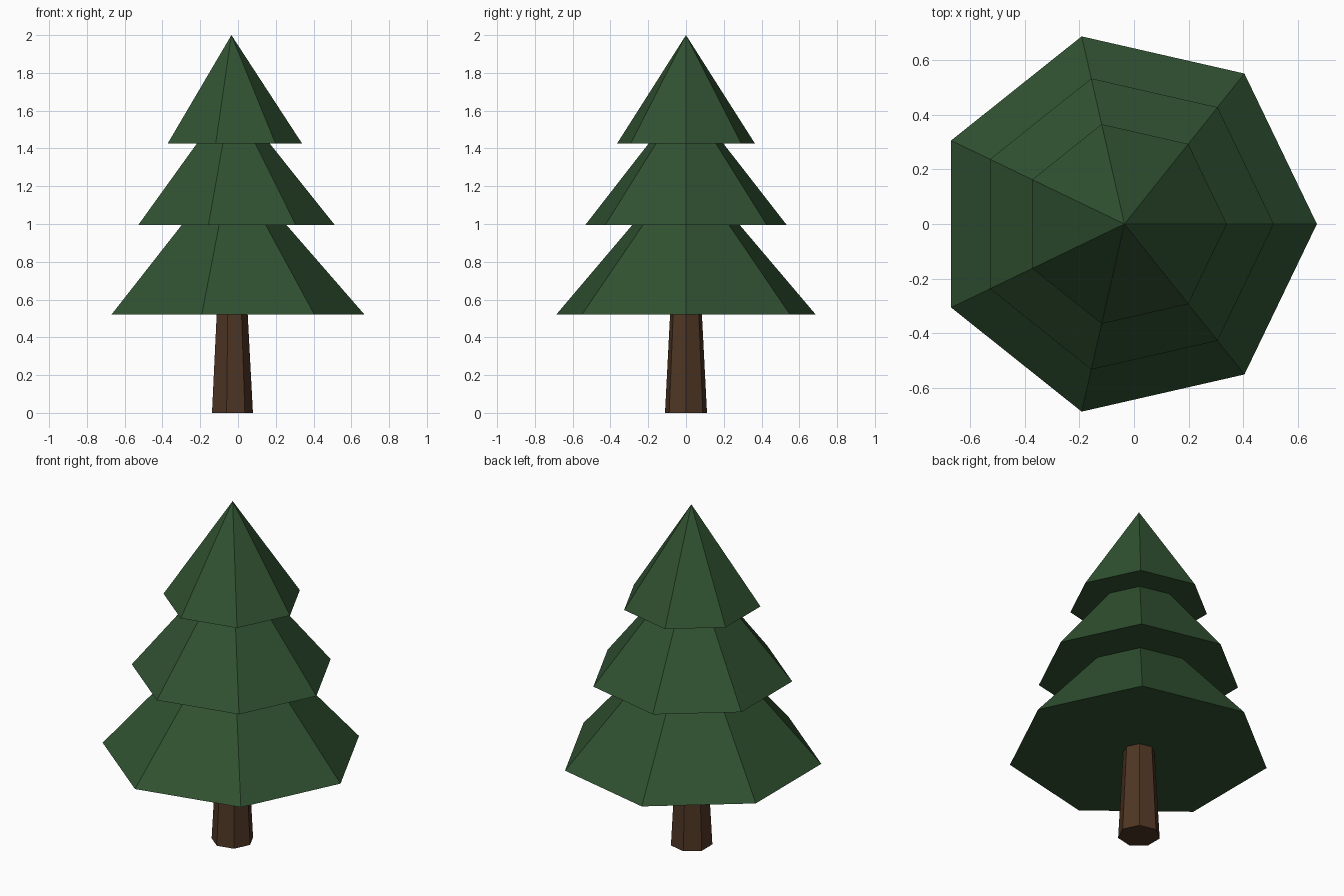
import bpy
import bmesh
import math

if "Cube" in bpy.data.objects:
    bpy.data.objects.remove(bpy.data.objects["Cube"])

SIDES = 7
CENTRE_X = -0.035


def material(name, colour):
    mat = bpy.data.materials.new(name)
    mat.diffuse_color = (*colour, 1.0)
    mat.use_nodes = True
    mat.node_tree.nodes["Principled BSDF"].inputs["Base Color"].default_value = mat.diffuse_color
    return mat


def tapered(name, z0, z1, r0, r1, mat):
    """Seven-sided flat-shaded cone, with one corner pointing along +x."""
    bm = bmesh.new()

    def ring(r, z):
        return [bm.verts.new((r * math.cos(2 * math.pi * i / SIDES),
                              r * math.sin(2 * math.pi * i / SIDES), z))
                for i in range(SIDES)]

    low = ring(r0, 0)
    bm.faces.new(low[::-1])
    if r1 > 0:
        high = ring(r1, z1 - z0)
        bm.faces.new(high)
    else:
        high = [bm.verts.new((0, 0, z1 - z0))] * SIDES
    for i in range(SIDES):
        j = (i + 1) % SIDES
        side = [low[i], low[j], high[j]]
        if r1 > 0:
            side.append(high[i])
        bm.faces.new(side)
    bmesh.ops.recalc_face_normals(bm, faces=bm.faces[:])
    mesh = bpy.data.meshes.new(name)
    bm.to_mesh(mesh)
    bm.free()
    mesh.materials.append(mat)
    obj = bpy.data.objects.new(name, mesh)
    obj.location = (CENTRE_X, 0, z0)
    bpy.context.collection.objects.link(obj)
    return obj


bark = material("bark brown", (0.078, 0.037, 0.018))
needles = material("needle green", (0.030, 0.084, 0.031))

# Trunk
tapered("trunk", 0.0, 0.53, 0.114, 0.086, bark)

# Foliage tiers, each cone hiding the tip of the one below
tapered("lower_foliage", 0.52, 1.33, 0.705, 0, needles)
tapered("middle_foliage", 0.995, 1.68, 0.547, 0, needles)
tapered("upper_foliage", 1.425, 2.0, 0.375, 0, needles)
